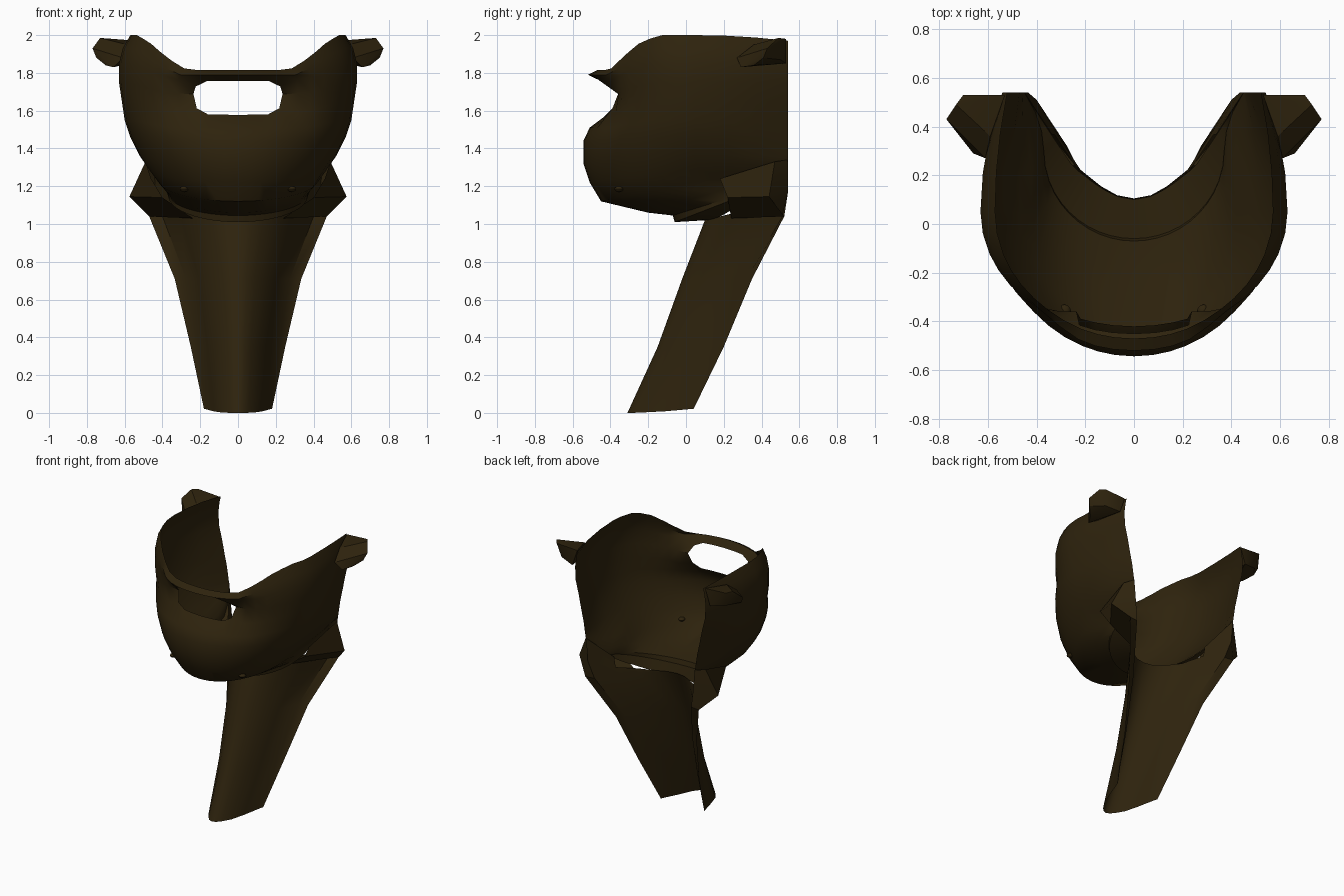
import bpy, bmesh, math
from mathutils import Vector

if "Cube" in bpy.data.objects:
    bpy.data.objects.remove(bpy.data.objects["Cube"])

mat = bpy.data.materials.new("dark brown leather")
mat.diffuse_color = (0.027, 0.0165, 0.004, 1)
mat.use_nodes = True
mat.node_tree.nodes["Principled BSDF"].inputs["Base Color"].default_value = mat.diffuse_color


def finish(bm, name, angle=40):
    bmesh.ops.remove_doubles(bm, verts=bm.verts, dist=0.0005)
    bmesh.ops.recalc_face_normals(bm, faces=bm.faces)
    me = bpy.data.meshes.new(name)
    bm.to_mesh(me)
    bm.free()
    me.materials.append(mat)
    ob = bpy.data.objects.new(name, me)
    bpy.context.collection.objects.link(ob)
    bpy.ops.object.select_all(action='DESELECT')
    ob.select_set(True)
    bpy.context.view_layer.objects.active = ob
    bpy.ops.object.shade_smooth_by_angle(angle=math.radians(angle))
    return ob


def loft(rows, name, skip=lambda r, c: False):
    """Mirrored sheet through rows of points running from centre to edge."""
    bm = bmesh.new()
    for s in (1, -1):
        grid = [[bm.verts.new((s * x, y, z)) for x, y, z in row] for row in rows]
        for r in range(len(rows) - 1):
            for c in range(len(rows[0]) - 1):
                if not skip(r, c):
                    q = [grid[r][c], grid[r][c + 1], grid[r + 1][c + 1], grid[r + 1][c]]
                    bm.faces.new(q if s > 0 else q[::-1])
    return finish(bm, name)


def lerp(pts, v):
    for (a, p), (b, q) in zip(pts, pts[1:]):
        if v <= b:
            return p + (q - p) * max(0, (v - a) / (b - a))
    return pts[-1][1]


# throat profile: sideways fraction, backward fraction
ARC = [(0, 0), (.16, .03), (.32, .12), (.55, .30), (.75, .60), (1, 1)]
# rim height by depth
RIM = [(-.42, 0), (-.39, .06), (-.33, .4), (-.24, .8), (-.14, 1), (.6, 1)]
# how far the mouth relief carries round the front, by angle
FADE = [(0, 1), (20, 1), (42, 0), (90, 0)]

# mask shell: front z, side z, front y, half width, back half width, arc centre y
levels = [
    (1.815, 2.00, -.47, .57, .52, .05),
    (1.79, 1.93, -.52, .61, .53, .05),
    (1.757, 1.85, -.45, .63, .54, .05),
    (1.67, 1.75, -.385, .63, .535, .05),
    (1.578, 1.65, -.42, .615, .51, .05),
    (1.51, 1.55, -.51, .60, .49, .05),
    (1.44, 1.46, -.543, .57, .47, .05),
    (1.32, 1.36, -.543, .52, .455, .05),
    (1.22, 1.29, -.51, .47, .45, .05),
    (1.12, 1.23, -.45, .42, .45, .08),
    (1.06, 1.19, -.20, .38, .45, .22),
    (1.045, 1.16, -.07, .37, .45, .30),
    (1.01, 1.15, -.06, .37, .45, .30),
]
angles = [0, 8, 15, 22, 30, 38, 46, 54, 62, 70, 80, 90]
rows = []
for k, (zf, zs, f, w, wb, yc) in enumerate(levels):
    row = []
    for a in angles:
        t = math.radians(a)
        fa = -.46 + (f + .46) * lerp(FADE, a) if k < 5 else f
        x, y = w * math.sin(t), yc - (yc - fa) * math.cos(t)
        rise = lerp(RIM, y) if k < 7 else 1 - math.cos(t)
        row.append((x, y, zf + (zs - zf) * rise))
    for g in (.33, .66, 1):
        zb = 1.97 if k == 0 else max(zs, 1.33)
        row.append((w + (wb - w) * g * g, yc + (.54 - yc) * g, zs + (zb - zs) * g * g))
    rows.append(row)
# rounded corners of the mouth opening
for r, dz in ((2, -.03), (4, .03)):
    x, y, z = rows[r][3]
    rows[r][3] = (x - .012, y, z + dz)
# floor ends on the throat line
rows.append([(.45 * f, .10 + .44 * lerp(ARC, f), 1.02 + .31 * f ** 3)
             for f in [i / 14 for i in range(15)]])
loft(rows, "mask_shell", lambda r, c: r in (2, 3) and c < 3)

# neck guard channel with side flanges: centre (y, z), crease (x, y, z), edge (x, y, z)
neck = [
    (-.31, 0, .172, .02, .02, .18, .04, .02),
    (-.15, .35, .215, .17, .35, .25, .20, .35),
    (-.02, .71, .275, .32, .71, .335, .35, .71),
    (.10, 1.02, .40, .51, 1.04, .47, .52, 1.04),
    (.105, 1.03, .435, .54, 1.17, .575, .44, 1.145),
    (.11, 1.035, .45, .54, 1.34, .49, .47, 1.33),
]
rows = []
for yc, zc, xc, y1, z1, xe, ye, ze in neck:
    row = [(xc * f, yc + (y1 - yc) * g, zc + (z1 - zc) * f ** 3) for f, g in ARC]
    rows.append(row + [(xe, ye, ze)])
loft(rows, "neck_guard", lambda r, c: r == 4 and c < 4)

# flare panel running from the flange forward under the jaw
bm = bmesh.new()
outer = [(.47, .52, 1.04), (.575, .44, 1.145), (.49, .47, 1.33)]
inner = [(.24, .24, 1.03), (.40, .22, 1.14), (.46, .18, 1.24)]
for s in (1, -1):
    a, b = ([bm.verts.new((s * x, y, z)) for x, y, z in p] for p in (outer, inner))
    for i in range(2):
        bm.faces.new((a[i], a[i + 1], b[i + 1], b[i]))
finish(bm, "jaw_flare", 30)

# strap tabs at the upper back corners
TAB = [(.53, .53, 1.97), (.60, .32, 1.86), (.61, .27, 1.88), (.66, .29, 1.83),
       (.57, .53, 1.85), (.70, .36, 1.84), (.77, .43, 1.93), (.75, .41, 1.88),
       (.70, .53, 1.98), (.73, .49, 1.985), (.59, .36, 1.95), (.68, .50, 1.87)]
bm = bmesh.new()
for s in (1, -1):
    vs = [bm.verts.new((s * x, y, z)) for x, y, z in TAB]
    out = bmesh.ops.convex_hull(bm, input=vs)
    bmesh.ops.delete(bm, geom=[v for v in out["geom_interior"]
                               if isinstance(v, bmesh.types.BMVert)], context='VERTS')
finish(bm, "strap_tabs", 30)

# small studs on the chin
bm = bmesh.new()
for s in (1, -1):
    vs = bmesh.ops.create_uvsphere(bm, u_segments=10, v_segments=6, radius=.025)["verts"]
    for v in vs:
        v.co = Vector((v.co.x + s * .285, v.co.y - .355, v.co.z * .6 + 1.185))
finish(bm, "chin_studs")
